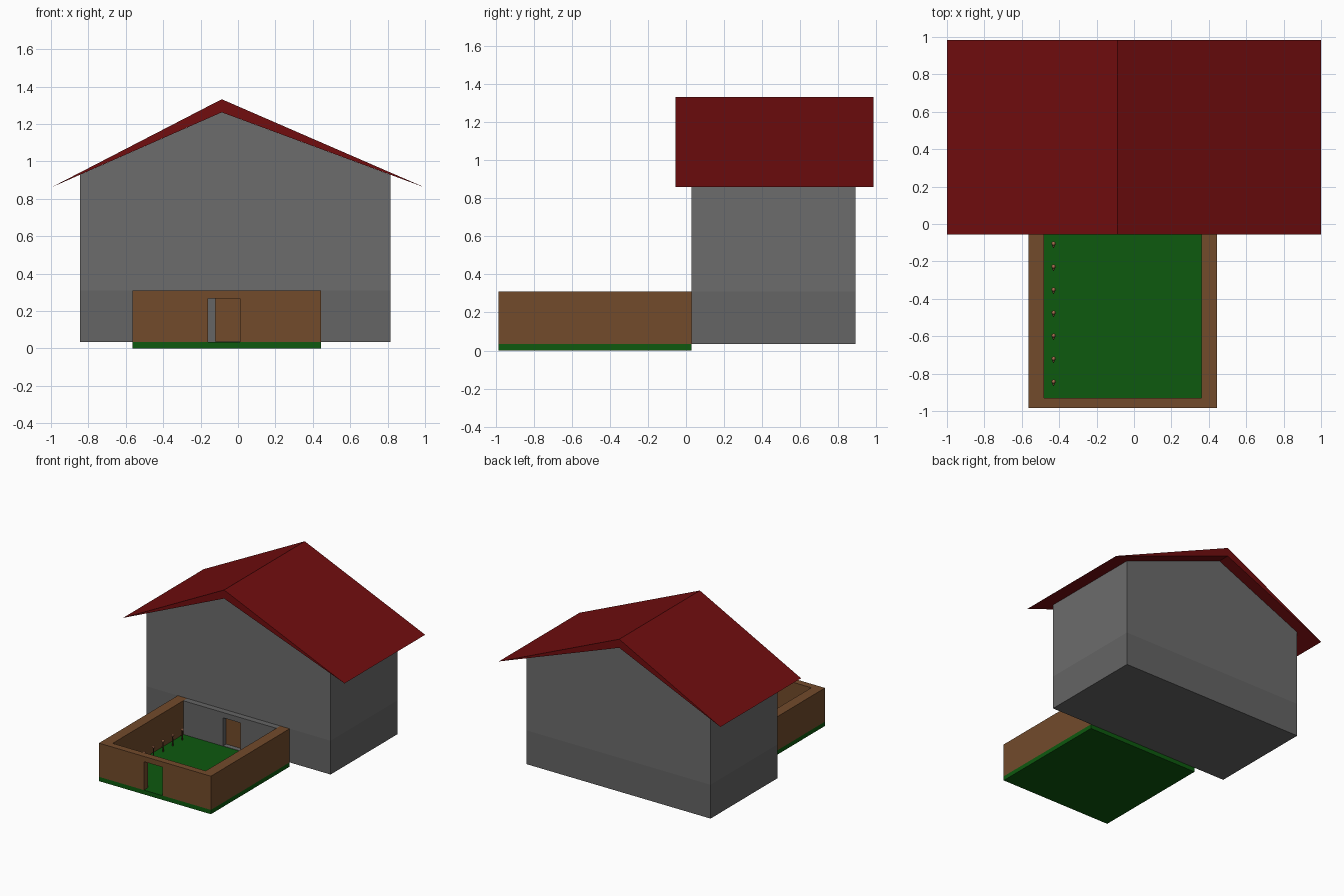
import bpy, bmesh, math
from mathutils import Vector

if "Cube" in bpy.data.objects:
    bpy.data.objects.remove(bpy.data.objects["Cube"])


def material(name, r, g, b):
    m = bpy.data.materials.new(name)
    m.diffuse_color = (r, g, b, 1)
    m.use_nodes = True
    m.node_tree.nodes["Principled BSDF"].inputs["Base Color"].default_value = m.diffuse_color
    return m


RED = material("red", 0.165, 0.004, 0.0045)
GREEN = material("green", 0.004, 0.1, 0.0045)
BROWN = material("brown", 0.17, 0.07, 0.024)
GREY = material("grey", 0.15, 0.15, 0.15)
DARK_GREY = material("dark_grey", 0.128, 0.128, 0.128)
PETAL = material("petal", 0.4, 0.16, 0.08)
STEM = material("stem", 0.06, 0.03, 0.012)


def prism(name, pts, lo, hi, axis, mat):
    """Extrude an outline: axis 'y' takes (x, z) points, axis 'z' takes (x, y)."""
    def put(p, t):
        return (p[0], t, p[1]) if axis == 'y' else (p[0], p[1], t)
    bm = bmesh.new()
    face = bm.faces.new([bm.verts.new(put(p, lo)) for p in pts])
    ext = bmesh.ops.extrude_face_region(bm, geom=[face])
    move = Vector(put((0, 0), hi - lo))
    bmesh.ops.translate(bm, vec=move, verts=[v for v in ext["geom"] if isinstance(v, bmesh.types.BMVert)])
    bmesh.ops.recalc_face_normals(bm, faces=bm.faces)
    return finish(name, bm, mat)


def finish(name, bm, mat):
    me = bpy.data.meshes.new(name)
    bm.to_mesh(me)
    bm.free()
    me.materials.append(mat)
    ob = bpy.data.objects.new(name, me)
    bpy.context.collection.objects.link(ob)
    return ob


def box(name, x0, x1, y0, y1, z0, z1, mat):
    return prism(name, [(x0, y0), (x1, y0), (x1, y1), (x0, y1)], z0, z1, 'z', mat)


# House: lower storey, gabled upper storey and tapering roof
L, R, F, B = -0.845, 0.815, 0.03, 0.89
BASE, TOP = 0.035, 0.31
RIDGE = -0.087
box("lower_storey", L, R, F, B, BASE, TOP, DARK_GREY)
prism("upper_storey", [(L, TOP), (R, TOP), (R, 0.928), (RIDGE, 1.262), (L, 0.928)], F, B, 'y', GREY)
prism("roof", [(-1, 0.86), (RIDGE, 1.262), (1, 0.86), (RIDGE, 1.332)], -0.055, 0.985, 'y', RED)

# Yard: lawn and U-shaped wall with a gateway
XL, XR, YF = -0.565, 0.445, -0.985
IL, IR, IF = -0.48, 0.36, -0.93
box("lawn", XL, XR, YF, F, 0, BASE, GREEN)
wall = prism("yard_wall", [(XL, YF), (XR, YF), (XR, F), (IR, F), (IR, IF), (IL, IF), (IL, F), (XL, F)],
             BASE, TOP, 'z', BROWN)
cutter = box("gate_cutter", -0.16, 0.01, YF - 0.1, IF + 0.1, BASE - 0.02, 0.267, BROWN)
cutter.hide_render = True
cutter.hide_viewport = True
cut = wall.modifiers.new("gateway", 'BOOLEAN')
cut.operation = 'DIFFERENCE'
cut.solver = 'EXACT'
cut.object = cutter

# Grey porch wall at the back of the yard, with doorway, threshold and door
DL, DR, DT = -0.12, 0.035, 0.267
prism("porch_wall", [(IL, BASE), (DL, BASE), (DL, DT), (DR, DT), (DR, BASE), (IR, BASE), (IR, TOP), (IL, TOP)],
      -0.02, F, 'y', DARK_GREY)
box("threshold", DL, DR, -0.02, F, BASE, BASE + 0.003, GREY)
box("door", DL, DR, F - 0.012, F, BASE + 0.003, DT, BROWN)

# Row of flowers along the left wall
for i in range(7):
    x, y = -0.43, -0.105 - 0.123 * i
    bm = bmesh.new()
    res = bmesh.ops.create_cone(bm, cap_ends=True, segments=6, radius1=0.005, radius2=0.004, depth=0.08)
    bmesh.ops.translate(bm, vec=(x, y, BASE + 0.04), verts=res["verts"])
    leaf = [bm.verts.new((x + dx, y + dy, BASE + dz))
            for dx, dy, dz in ((0, 0, 0.03), (0.006, -0.014, 0.045), (0, -0.026, 0.05), (-0.006, -0.014, 0.045))]
    bm.faces.new(leaf)
    finish(f"flower_stem_{i + 1}", bm, STEM)
    bm = bmesh.new()
    res = bmesh.ops.create_uvsphere(bm, u_segments=8, v_segments=6, radius=0.012)
    bmesh.ops.translate(bm, vec=(x, y, BASE + 0.085), verts=res["verts"])
    finish(f"flower_head_{i + 1}", bm, PETAL)
